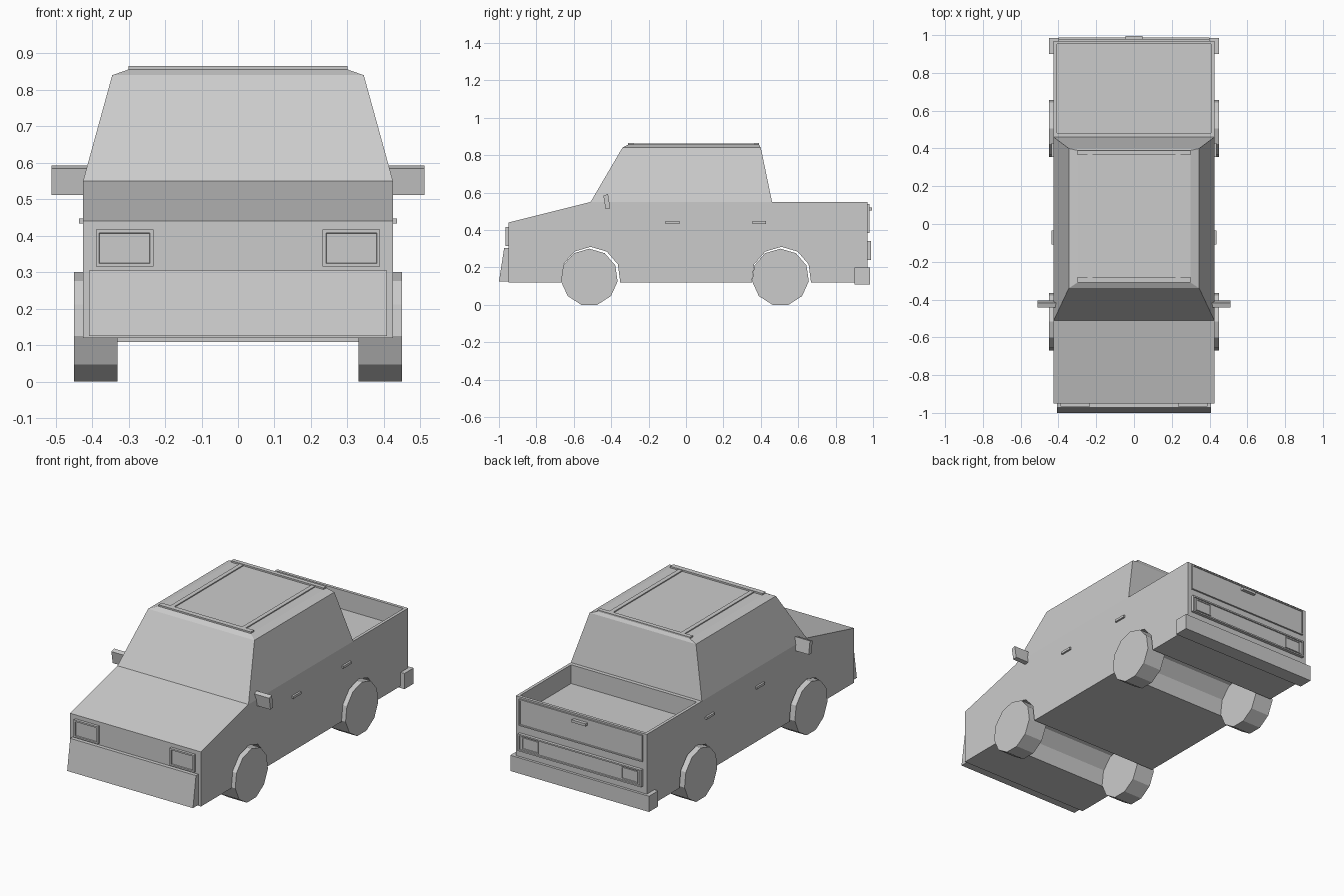
import bpy, bmesh, math
from mathutils import Vector

if "Cube" in bpy.data.objects:
    bpy.data.objects.remove(bpy.data.objects["Cube"])

GREY = (0.6, 0.6, 0.6, 1)
paint = bpy.data.materials.new("grey_paint")
paint.use_nodes = True
paint.diffuse_color = GREY
paint.node_tree.nodes["Principled BSDF"].inputs["Base Color"].default_value = GREY


def finish(name, bm):
    bmesh.ops.recalc_face_normals(bm, faces=bm.faces)
    mesh = bpy.data.meshes.new(name)
    bm.to_mesh(mesh)
    bm.free()
    mesh.materials.append(paint)
    obj = bpy.data.objects.new(name, mesh)
    bpy.context.scene.collection.objects.link(obj)
    return obj


def extrude_profile(points, x0, x1):
    """Closed (y, z) outline swept along x."""
    bm = bmesh.new()
    face = bm.faces.new([bm.verts.new((x0, y, z)) for y, z in points])
    new = bmesh.ops.extrude_face_region(bm, geom=[face])["geom"]
    verts = [g for g in new if isinstance(g, bmesh.types.BMVert)]
    bmesh.ops.translate(bm, vec=(x1 - x0, 0, 0), verts=verts)
    bmesh.ops.recalc_face_normals(bm, faces=bm.faces)
    return bm


def box(name, xs, ys, zs):
    outline = [(ys[0], zs[0]), (ys[1], zs[0]), (ys[1], zs[1]), (ys[0], zs[1])]
    return finish(name, extrude_profile(outline, *xs))


def framed_plate(name, xs, ys, zs, facing, border, depth):
    """Plate whose outer face has a border and a recessed middle."""
    outline = [(ys[0], zs[0]), (ys[1], zs[0]), (ys[1], zs[1]), (ys[0], zs[1])]
    bm = extrude_profile(outline, *xs)
    face = max(bm.faces, key=lambda f: f.normal.y * facing)
    bmesh.ops.inset_region(bm, faces=[face], thickness=border)
    bmesh.ops.inset_region(bm, faces=[face], thickness=0.002, depth=-depth)
    return finish(name, bm)


def polygon(cy, cz, radius, steps, sides=11):
    angles = [math.pi / 2 + k * math.tau / sides for k in steps]
    return [(cy + radius * math.cos(a), cz + radius * math.sin(a)) for a in angles]


# Body with wheel channels along the underside
FLOOR, RIM, HALF = 0.12, 0.55, 0.425


def arch(cy):
    pts = polygon(cy, 0.15, 0.16, range(3, -4, -1))
    pts[0], pts[-1] = (pts[0][0], FLOOR), (pts[-1][0], FLOOR)
    return pts


outline = [(-0.95, FLOOR)] + arch(-0.51) + arch(0.51)
outline += [(0.97, FLOOR), (0.97, RIM), (0.465, RIM), (-0.51, RIM), (-0.95, 0.44)]
bm = extrude_profile(outline, -HALF, HALF)

# Open cargo bed sunk into the rear deck
deck = [f for f in bm.faces if f.normal.z > 0.99 and f.calc_center_median().y > 0.6]
bmesh.ops.inset_region(bm, faces=deck, thickness=0.025)
new = bmesh.ops.extrude_face_region(bm, geom=deck)["geom"]
bmesh.ops.delete(bm, geom=deck, context='FACES_ONLY')
bmesh.ops.translate(bm, vec=(0, 0, -0.11),
                    verts=[g for g in new if isinstance(g, bmesh.types.BMVert)])
finish("body", bm)

# Cabin lofted through three rectangles: half width, front, back, height
bm = bmesh.new()
rings = []
for hw, front, back, z in [(HALF, -0.51, 0.46, RIM), (0.345, -0.34, 0.40, 0.84),
                           (0.30, -0.31, 0.39, 0.856)]:
    rings.append([bm.verts.new(p) for p in
                  [(-hw, front, z), (hw, front, z), (hw, back, z), (-hw, back, z)]])
for low, high in zip(rings, rings[1:]):
    for i in range(4):
        j = (i + 1) % 4
        bm.faces.new([low[i], low[j], high[j], high[i]])
bm.faces.new(rings[-1])
bm.faces.new(rings[0][::-1])
finish("cabin", bm)

# Roof rails
box("roof_rail_front", (-0.30, 0.30), (-0.31, -0.28), (0.85, 0.865))
box("roof_rail_rear", (-0.30, 0.30), (0.365, 0.39), (0.85, 0.865))

# Front bumper, leaning forward at its foot
finish("front_bumper", extrude_profile(
    [(-0.95, 0.125), (-1.0, 0.125), (-0.972, 0.305), (-0.95, 0.305)], -0.408, 0.408))

# Rear bumper and tailgate
box("rear_bumper", (-0.45, 0.45), (0.90, 0.985), (0.108, 0.20))
framed_plate("tailgate", (-0.40, 0.40), (0.965, 0.98), (0.385, 0.54), 1, 0.01, 0.004)
box("tailgate_handle", (-0.045, 0.045), (0.97, 0.995), (0.505, 0.52))
framed_plate("rear_light_panel", (-0.40, 0.40), (0.965, 0.988), (0.24, 0.34), 1, 0.012, 0.006)

# Parts repeated on both sides
for side, s in (("left", 1), ("right", -1)):
    def span(a, b):
        return sorted((a * s, b * s))

    framed_plate(f"headlight_{side}", span(0.232, 0.39), (-0.966, -0.945),
                 (0.315, 0.417), -1, 0.013, 0.006)
    framed_plate(f"taillight_{side}", span(0.27, 0.375), (0.97, 0.987),
                 (0.255, 0.325), 1, 0.008, 0.003)
    finish(f"roof_rail_{side}", extrude_profile(
        [(-0.29, 0.85), (0.38, 0.85), (0.38, 0.862), (-0.29, 0.862)], *span(0.22, 0.245)))
    finish(f"mirror_{side}", extrude_profile(
        [(-0.43, 0.512), (-0.405, 0.516), (-0.417, 0.592), (-0.442, 0.584)],
        *span(0.405, 0.512)))
    for place, y in (("front", -0.072), ("rear", 0.392)):
        box(f"door_handle_{place}_{side}", span(0.42, 0.436),
            (y - 0.037, y + 0.037), (0.433, 0.447))
    for place, y in (("front", -0.517), ("rear", 0.505)):
        finish(f"wheel_{place}_{side}", extrude_profile(
            polygon(y, 0.147, 0.153, range(11)), *span(0.33, 0.45)))
